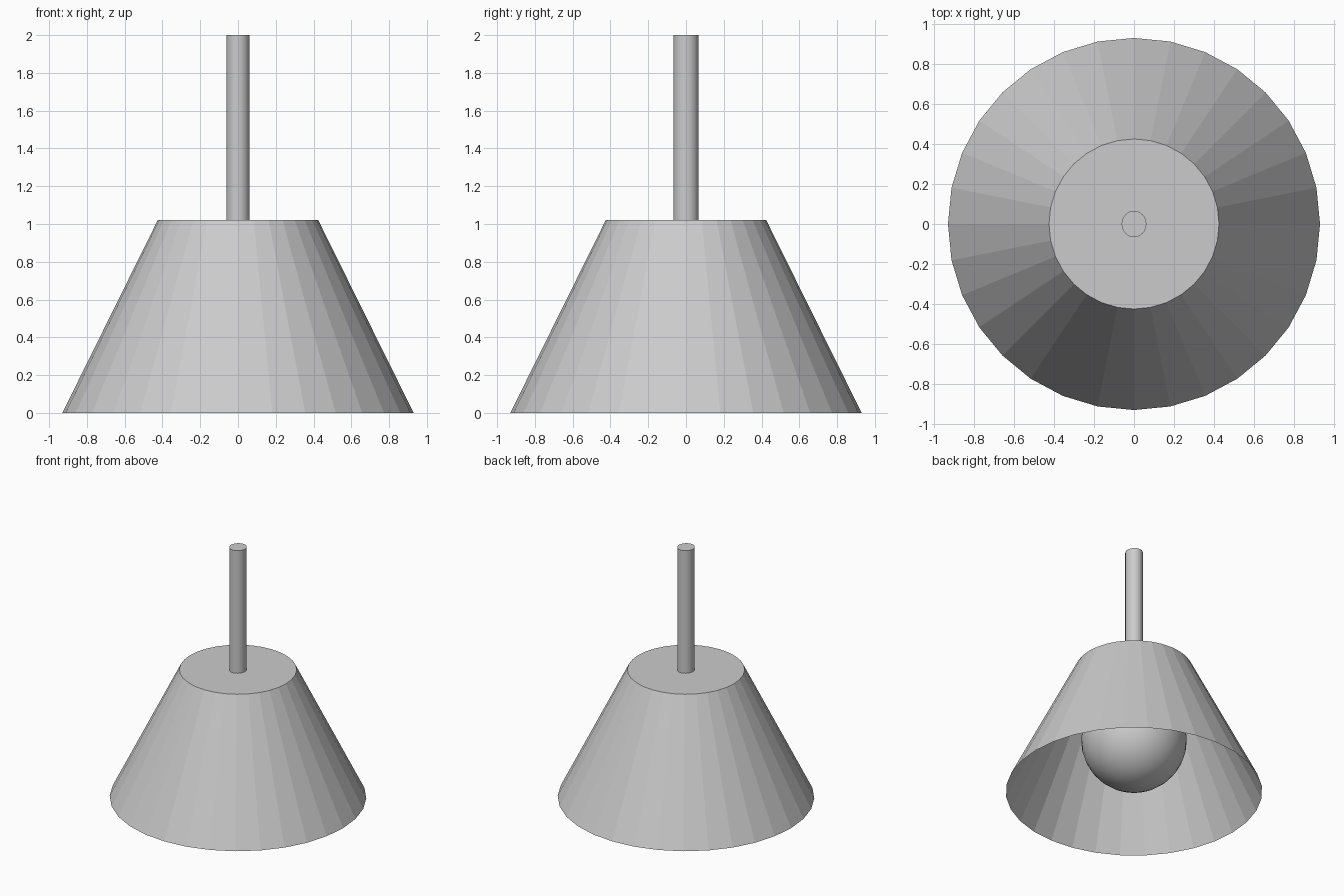
import bpy
import bmesh
import math

if "Cube" in bpy.data.objects:
    bpy.data.objects.remove(bpy.data.objects["Cube"])

SHADE_H = 1.02


def smooth(obj):
    bpy.ops.object.select_all(action='DESELECT')
    obj.select_set(True)
    bpy.context.view_layer.objects.active = obj
    bpy.ops.object.shade_smooth_by_angle(angle=math.radians(35))


# Shade: faceted 32-sided cone, closed on top and open below
bpy.ops.mesh.primitive_cone_add(vertices=32, radius1=0.93, radius2=0.425,
                                depth=SHADE_H, location=(0, 0, SHADE_H / 2))
shade = bpy.context.object
shade.name = "lamp_shade"
bm = bmesh.new()
bm.from_mesh(shade.data)
bottom = [f for f in bm.faces if f.normal.z < -0.9]
bmesh.ops.delete(bm, geom=bottom, context='FACES_ONLY')
bm.to_mesh(shade.data)
bm.free()

# Hanging rod, very slightly oval
bpy.ops.mesh.primitive_cylinder_add(vertices=32, radius=1, depth=1,
                                    location=(0, 0, (SHADE_H + 2) / 2))
rod = bpy.context.object
rod.name = "hanging_rod"
rod.scale = (0.062, 0.066, 2 - SHADE_H)
bpy.ops.object.transform_apply(location=False, rotation=False, scale=True)
smooth(rod)

# Round bulb inside the shade
bpy.ops.mesh.primitive_uv_sphere_add(segments=32, ring_count=16,
                                     radius=0.383, location=(0, 0, 0.43))
bulb = bpy.context.object
bulb.name = "bulb"
smooth(bulb)
